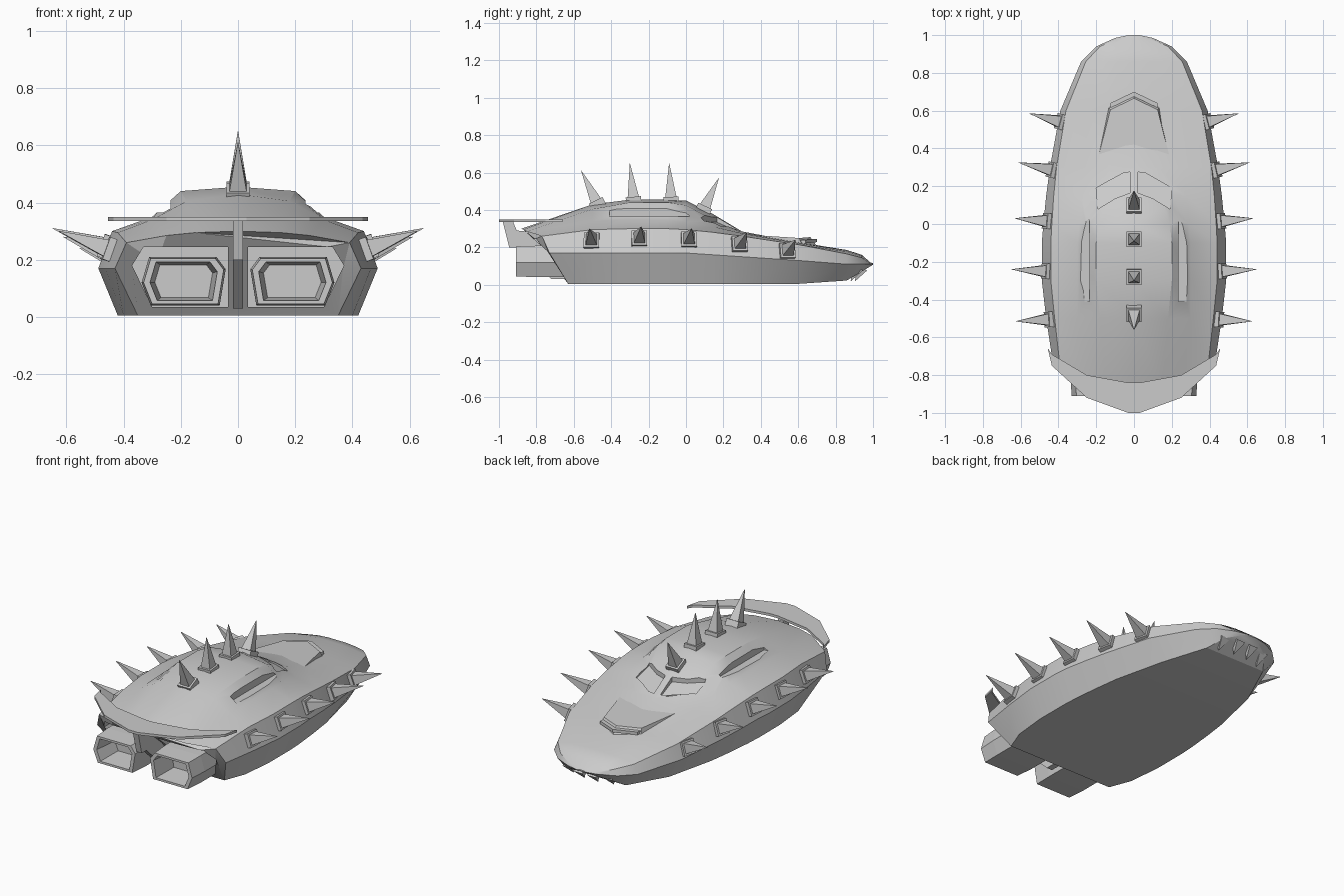
import bpy, bmesh
from mathutils import Vector

if "Cube" in bpy.data.objects:
    bpy.data.objects.remove(bpy.data.objects["Cube"])


def make(name, rings, cap=True):
    """Bridge rings of equal length into a closed mesh."""
    bm = bmesh.new()
    vr = [[bm.verts.new(p) for p in r] for r in rings]
    n = len(rings[0])
    for a, b in zip(vr, vr[1:]):
        for i in range(n):
            j = (i + 1) % n
            bm.faces.new((a[i], a[j], b[j], b[i]))
    if cap:
        bm.faces.new(vr[0])
        bm.faces.new(vr[-1])
    bmesh.ops.recalc_face_normals(bm, faces=bm.faces)
    me = bpy.data.meshes.new(name)
    bm.to_mesh(me)
    bm.free()
    ob = bpy.data.objects.new(name, me)
    bpy.context.collection.objects.link(ob)
    return ob


def prism(name, pts, offset):
    off = Vector(offset)
    return make(name, [[Vector(p) for p in pts], [Vector(p) + off for p in pts]])


def activate(ob):
    bpy.ops.object.select_all(action='DESELECT')
    ob.select_set(True)
    bpy.context.view_layer.objects.active = ob


def cut(ob, cutter):
    cutter.hide_render = True
    m = ob.modifiers.new("cut", 'BOOLEAN')
    m.operation = 'DIFFERENCE'
    m.object = cutter
    activate(ob)
    bpy.ops.object.modifier_apply(modifier=m.name)
    bpy.data.objects.remove(cutter)


def spike(name, base, tip, size=0.03, plate=0.041):
    """Four-sided spike on a square plate."""
    base, tip = Vector(base), Vector(tip)
    d = tip - base
    q = d.to_track_quat('Z', 'Y')
    L = d.length

    def sq(s, z):
        return [base + q @ Vector((x * s, y * s, z))
                for x, y in ((-1, -1), (1, -1), (1, 1), (-1, 1))]
    rings = [sq(size, 0), sq(0.0008, L)]
    if plate:
        rings = [sq(plate, -0.03), sq(plate, 0.018), sq(size, 0.018), sq(0.0008, L)]
    return make(name, rings)


# Hull sections: y, bottom w, widest w z, shoulder w z, canopy base w z, canopy edge w z, crest z
sections = [
    (-0.63, .35, .43, .17, .39, .26, .25, .285, .15, .295, .30),
    (-0.50, .40, .465, .17, .42, .295, .30, .34, .18, .405, .43),
    (-0.30, .42, .488, .17, .44, .30, .30, .35, .20, .44, .455),
    (-0.10, .42, .488, .17, .44, .30, .30, .345, .20, .44, .455),
    (0.00, .415, .48, .17, .435, .295, .29, .335, .19, .425, .45),
    (0.15, .40, .465, .16, .425, .28, .28, .31, .14, .345, .375),
    (0.30, .38, .445, .15, .41, .26, .26, .275, .13, .28, .285),
    (0.60, .31, .39, .13, .36, .215, .24, .222, .12, .226, .228),
    (0.86, .20, .28, .11, .255, .165, .17, .178, .08, .184, .186),
    (0.94, .14, .20, .11, .18, .145, .12, .155, .06, .16, .16),
    (0.985, .06, .10, .11, .08, .115, .05, .118, .03, .12, .12),
    (1.00, .02, .03, .11, .025, .112, .015, .114, .008, .115, .115),
]
rear_shear = (0, -.10, -.14, -.22, -.24, -.25)
rings = []
for k, (y, wb, wm, zm, ws, zs, xi, zi, xc, zc, zt) in enumerate(sections):
    z0 = 0.005 + max(0, y - 0.83) * 0.6
    half = [(wb, z0), (wm, zm), (ws, zs), (xi, zi), (xc, zc), (0, zt)]
    ys = [y + (s if k == 0 else 0) for s in rear_shear]
    right = [(x, yy, z) for (x, z), yy in zip(half, ys)]
    rings.append(right + [(-x, yy, z) for x, yy, z in reversed(right[:-1])])
hull = make("hull", rings)

# Engine bays, side window slots and windscreen recess
for s in (1, -1):
    bay = [(.035, .035), (.30, .035), (.37, .18), (.33, .245), (.035, .245)]
    cut(hull, prism("bay_cutter", [(s * x, -1.1, z) for x, z in bay], (0, .48, 0)))
    slot = [(.235, .365), (.4, .365), (.4, .41), (.235, .41)]
    cut(hull, prism("slot_cutter", [(s * x, -.41, z) for x, z in slot], (0, .43, 0)))
    screen = [(.022, .275, .285), (.06, .27, .285), (.20, .19, .305),
              (.19, .08, .345), (.10, .135, .335), (.022, .165, .335)]
    cut(hull, prism("screen_cutter", [(s * x, y, z) for x, y, z in screen], (0, 0, .3)))
activate(hull)
bpy.ops.object.shade_smooth_by_angle(angle=0.45)

# Engine nozzles: thin-walled angular tubes with a recessed back
nozzle = [(.07, .045), (.30, .045), (.33, .12), (.305, .205), (.08, .205), (.05, .165)]
cx, cz = .19, .125


def nozzle_ring(s, k, y):
    return [(s * (cx + (x - cx) * k), y, cz + (z - cz) * k) for x, z in nozzle]


for s, side in ((1, "right"), (-1, "left")):
    make("nozzle_" + side, [nozzle_ring(s, k, y) for k, y in
                            ((1.05, -.62), (1.05, -.80), (1, -.91), (.84, -.91), (.72, -.76))])

# Centre strut between nozzles, carrying the rear wing
strut = [(-.98, .338), (-.945, .20), (-.90, .20), (-.72, .03), (-.63, .03),
         (-.80, .28), (-.905, .29), (-.925, .338)]
prism("wing_strut", [(-.018, y, z) for y, z in strut], (.036, 0, 0))

# Rear wing: strips across the sweep
wing = [(.455, -.66, -.665), (.435, -.69, -.75), (.25, -.80, -.92), (.03, -.84, -1), (0, -.84, -1)]
span = wing + [(-x, f, b) for x, f, b in reversed(wing[:-1])]
make("rear_wing", [[(x, f, .335), (x, b, .335), (x, b, .35), (x, f, .35)] for x, f, b in span])

# Hood scoop: raised wedge with a lipped, pointed front
top = [(.195, .33, .268), (.125, .605, .25), (0, .665, .255)]
low = [(.20, .33, .21), (.14, .625, .20), (0, .705, .20)]


def mirror_row(row):
    return row + [(-x, y, z) for x, y, z in reversed(row[:-1])]


make("hood_scoop", [mirror_row(low), mirror_row(top)])
for s in (1, -1):
    lip = [(s * .125, .615, .222), (s * .125, .64, .222), (0, .70, .228), (0, .675, .228)]
    prism("scoop_lip", lip, (0, 0, .018))

# Side spikes: base x y z, tip x y z
side_spikes = [((.445, -.505, .235), (.625, -.515, .30)), ((.46, -.25, .245), (.648, -.24, .31)),
               ((.455, .015, .24), (.63, .03, .30)), ((.43, .285, .215), (.61, .325, .28)),
               ((.385, .54, .18), (.553, .585, .24))]
for i, (b, t) in enumerate(side_spikes):
    for s in (1, -1):
        spike(f"side_spike_{i}", (s * b[0], *b[1:]), (s * t[0], *t[1:]))

# Roof spikes: base y z, tip y z
for i, (by, bz, ty, tz) in enumerate([(.095, .405, .175, .57), (-.08, .452, -.09, .648),
                                      (-.28, .452, -.30, .648), (-.475, .435, -.56, .61)]):
    spike(f"roof_spike_{i}", (0, by, bz), (0, ty, tz))

# Teeth under the nose
for x in (-.135, -.045, .045, .135):
    y = -.25 * abs(x)
    spike("nose_tooth", (x, .955 + y, .09), (x, .915 + y, .02), .028, 0)
